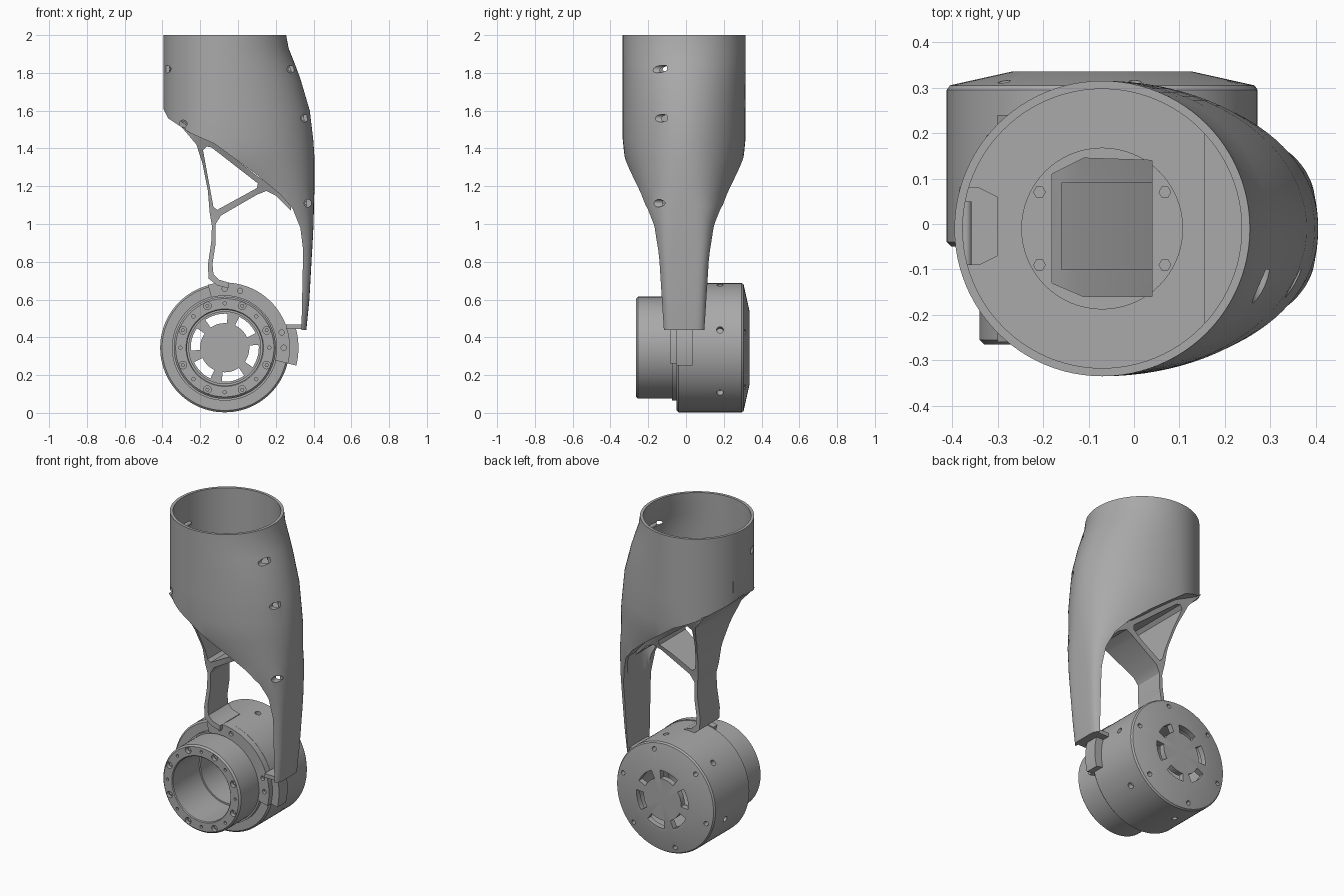
import bpy, bmesh
from math import sin, cos, pi, radians
from mathutils import Matrix, Vector

if "Cube" in bpy.data.objects:
    bpy.data.objects.remove(bpy.data.objects["Cube"], do_unlink=True)

grey = bpy.data.materials.new("satin grey")
grey.use_nodes = True
grey.diffuse_color = (0.4, 0.4, 0.4, 1)
grey.node_tree.nodes["Principled BSDF"].inputs["Base Color"].default_value = (0.4, 0.4, 0.4, 1)

parts = []
CX, CY = -0.07, -0.01      # sleeve axis
MX, MZ = -0.07, 0.345      # motor axis


def finish(name, bm):
    bmesh.ops.remove_doubles(bm, verts=bm.verts, dist=1e-5)
    bmesh.ops.recalc_face_normals(bm, faces=bm.faces)
    me = bpy.data.meshes.new(name)
    bm.to_mesh(me)
    bm.free()
    me.materials.append(grey)
    ob = bpy.data.objects.new(name, me)
    bpy.context.scene.collection.objects.link(ob)
    parts.append(ob)
    return ob


def prism(bm, pts, axis, a, b):
    """Extrude a 2D outline along an axis from a to b."""
    place = {"x": lambda u, v, w: (w, u, v), "y": lambda u, v, w: (u, w, v),
             "z": lambda u, v, w: (u, v, w)}[axis]
    lo = [bm.verts.new(place(u, v, a)) for u, v in pts]
    hi = [bm.verts.new(place(u, v, b)) for u, v in pts]
    bm.faces.new(lo)
    bm.faces.new(hi[::-1])
    for i in range(len(pts)):
        j = (i + 1) % len(pts)
        bm.faces.new((lo[i], lo[j], hi[j], hi[i]))


def solid(name, *prisms):
    bm = bmesh.new()
    for p in prisms:
        prism(bm, *p)
    return finish(name, bm)


def circle(u, v, r, n=16):
    return [(u + r * cos(2 * pi * i / n), v + r * sin(2 * pi * i / n)) for i in range(n)]


def arc(r0, r1, a0, a1, n=24):
    angles = [radians(a0 + (a1 - a0) * i / n) for i in range(n + 1)]
    return ([(MX + r1 * cos(a), MZ + r1 * sin(a)) for a in angles]
            + [(MX + r0 * cos(a), MZ + r0 * sin(a)) for a in reversed(angles)])


def polar(r, deg):
    return MX + r * cos(radians(deg)), MZ + r * sin(radians(deg))


def rect(u0, u1, v0, v1):
    return [(u0, v0), (u1, v0), (u1, v1), (u0, v1)]


def carve(ob, cutter, op="DIFFERENCE"):
    m = ob.modifiers.new("carve", "BOOLEAN")
    m.operation, m.solver, m.object = op, "EXACT", cutter
    bpy.context.view_layer.update()
    dg = bpy.context.evaluated_depsgraph_get()
    me = bpy.data.meshes.new_from_object(ob.evaluated_get(dg))
    ob.modifiers.clear()
    ob.data = me
    parts.remove(cutter)
    bpy.data.objects.remove(cutter, do_unlink=True)


# Sleeve sections: height, right edge, half depth, squareness, outer wall
SECTIONS = [(2.0, .255, .325, 2, .018), (1.93, .268, .325, 2, .018), (1.85, .3, .325, 2, .018),
            (1.77, .33, .325, 2, .018), (1.6, .38, .325, 2, .018), (1.45, .398, .325, 2, .018),
            (1.35, .405, .315, 2.1, .02), (1.2, .405, .27, 2.4, .025), (1.1, .402, .24, 3, .03),
            (1.0, .4, .19, 4, .04), (.9, .395, .167, 5, .05), (.8, .389, .148, 6, .055),
            (.6, .378, .136, 6, .055), (.44, .362, .13, 6, .055)]


def section(bm, s, inset, n=96):
    z, right, depth, power, wall = s
    ring = []
    for i in range(n):
        c, q = cos(2 * pi * i / n), sin(2 * pi * i / n)
        rx = (right - CX - inset * wall) if c > 0 else 0.325 - inset * 0.018
        ry = depth - inset * 0.018
        e = 2 / power
        x = CX + rx * (abs(c) ** e) * (1 if c > 0 else -1)
        y = CY + ry * (abs(q) ** e) * (1 if q > 0 else -1)
        ring.append(bm.verts.new((x, y, z)))
    return ring


def loft(name, hollow, inset=0.0):
    bm = bmesh.new()
    rings = [section(bm, s, inset) for s in SECTIONS]
    if hollow:
        rings += [section(bm, s, 1) for s in reversed(SECTIONS)]
        rings.append(rings[0])
    else:
        bm.faces.new(rings[0])
        bm.faces.new(rings[-1])
    for a, b in zip(rings, rings[1:]):
        for i in range(len(a)):
            j = (i + 1) % len(a)
            bm.faces.new((a[i], a[j], b[j], b[i]))
    return finish(name, bm)


# Sleeve with its slanted lower rim and the long outer strut
sleeve = loft("sleeve", True)
RIM = [(-.37, 1.56), (-.25, 1.48), (-.125, 1.425), (.1, 1.26), (.22, 1.16), (.29, 1.08)]
outline = [(-.5, 2.1), (-.5, 1.62), (-.4, 1.62)] + RIM + [
    (.33, .98), (.345, .86), (.335, .4), (.5, .4), (.5, 2.1)]
carve(sleeve, solid("rim_cutter", (outline, "y", -.6, .6)), "INTERSECT")

# Counterbored screws along the sleeve
SCREWS = [(-.375, 1.82), (.28, 1.82), (.352, 1.56), (.37, 1.11), (-.29, 1.53)]
carve(sleeve, solid("screw_cutter", *[(circle(x, z, .02), "y", -.5, -.1) for x, z in SCREWS]))
solid("sleeve_screws", *[(circle(x * .985, z, .012), "y", -.09, .05) for x, z in SCREWS])

# Slanted board that closes the sleeve below
board = solid("slanted_board", (RIM + [(x, z + .03) for x, z in reversed(RIM)], "y", -.5, .5))
carve(board, loft("board_core", False, .5), "INTERSECT")
carve(board, solid("board_opening", (rect(-.16, .06, -.1, .09), "z", 1.1, 1.7)))

# Stepped inner floor with a round flange
floor = solid("inner_floor", ([(-.5, 1.64), (-.5, 1.615), (.135, 1.615), (.135, 1.5), (.5, 1.5),
                               (.5, 1.52), (.155, 1.52), (.155, 1.64)], "y", -.5, .5))
carve(floor, loft("floor_core", False, .5), "INTERSECT")
flange = solid("floor_flange", (circle(CX, CY, .178, 64), "z", 1.635, 1.655))
opening = [(-.18, -.13), (-.11, -.16), (.04, -.16), (.04, .14), (-.11, .145), (-.18, .11)]
for plate in (floor, flange):
    carve(plate, solid("floor_opening", (opening, "z", 1.55, 1.8)))
solid("flange_bolts", *[(circle(CX + i * .138, CY + j * .08, .014, 6), "z", 1.65, 1.665)
                        for i in (-1, 1) for j in (-1, 1)])
solid("sleeve_lug", ([(-.385, -.09), (-.34, -.09), (-.3, -.07), (-.3, .06), (-.34, .08),
                      (-.385, .08)], "z", 1.63, 1.7))

# Truss: curved inner leg and diagonal brace, flaring towards the sleeve
leg = [(-.3, 1.515), (-.22, 1.42), (-.188, 1.32), (-.16, 1.18), (-.15, 1.06), (-.138, .99),
       (-.142, .9), (-.16, .78), (-.155, .71), (-.11, .675), (-.05, .66), (-.05, .69),
       (-.1, .705), (-.13, .735), (-.135, .79), (-.118, .9), (-.118, 1), (-.09, 1.045),
       (.1, 1.155), (.15, 1.175), (.2, 1.15), (.28, 1.07), (.28, 1.09), (.22, 1.17),
       (.1, 1.255), (-.125, 1.43)]
truss = solid("truss", (leg, "y", -.4, .4))
window = [(-.165, 1.41), (-.185, 1.39), (-.165, 1.28), (-.13, 1.09), (-.11, 1.075),
          (.1, 1.19), (.105, 1.215), (-.14, 1.405)]
carve(truss, solid("window_cutter", (window, "y", -.5, .5)))
flare = [(.1, .6), (.095, 1), (.115, 1.15), (.16, 1.28), (.22, 1.4), (.25, 1.48), (.25, 1.7)]
flare = [(CY + y, z) for y, z in flare] + [(CY - y, z) for y, z in reversed(flare)]
carve(truss, solid("flare_cutter", (flare, "x", -1, 1)), "INTERSECT")

# Motor housing turned around the y axis
profile = [(0, .335), (.2, .335), (.335, .305), (.342, .295), (.342, -.04), (.332, -.05),
           (.28, -.05), (.28, -.075), (.27, -.075), (.27, -.255), (.26, -.265), (.205, -.265),
           (.2, -.26), (.2, .0), (.19, .0), (.19, .3), (0, .3)]
bm = bmesh.new()
N = 96
rings = [[bm.verts.new((MX + r * cos(2 * pi * i / N), y, MZ + r * sin(2 * pi * i / N)))
          for i in range(N)] for r, y in profile]
for a, b in zip(rings, rings[1:]):
    for i in range(N):
        j = (i + 1) % N
        bm.faces.new((a[i], a[j], b[j], b[i]))
housing = finish("motor_housing", bm)

# Vent slots, front bolt holes, cover holes and radial holes
bm = bmesh.new()
for k in range(6):
    a = 60 * k
    prism(bm, arc(.13, .18, a - 35, a + 5, 10), "y", .2, .4)
    prism(bm, circle(*polar(.3, a + 16), .014), "y", .28, .4)
    x, z = polar(.34, a + 16)
    out = Vector((x - MX, 0, z - MZ)).to_track_quat("Z", "Y").to_matrix().to_4x4()
    bmesh.ops.create_cone(bm, cap_ends=True, segments=16, radius1=.018, radius2=.018,
                          depth=.06, matrix=Matrix.Translation((x, .18, z)) @ out)
for k in range(8):
    prism(bm, circle(*polar(.24, 22.5 + 45 * k), .02), "y", -.3, -.24)
    prism(bm, circle(*polar(.235, 45 * k), .009), "y", -.3, -.25)
carve(housing, finish("hole_cutter", bm))
solid("front_bolts", *[(circle(*polar(.24, 22.5 + 45 * k), .011, 6), "y", -.25, -.235)
                       for k in range(8)])

# Bracket that clamps the motor to truss and strut
bracket = solid("motor_bracket", (arc(.275, .345, -14, 105), "y", -.085, -.045))
carve(bracket, solid("bracket_holes", *[(circle(*polar(.312, a), .014), "y", -.2, -.065)
                                        for a in (0, 15, 75, 90)]))
solid("bracket_tab", (arc(.335, .39, -14, 17), "y", -.05, .035))
solid("strut_foot", (rect(.255, .35, .443, .468), "y", -.1, .08))

# Smooth shading with crisp edges
bpy.ops.object.select_all(action="DESELECT")
for ob in parts:
    ob.select_set(True)
bpy.context.view_layer.objects.active = sleeve
bpy.ops.object.shade_smooth_by_angle(angle=radians(30))
